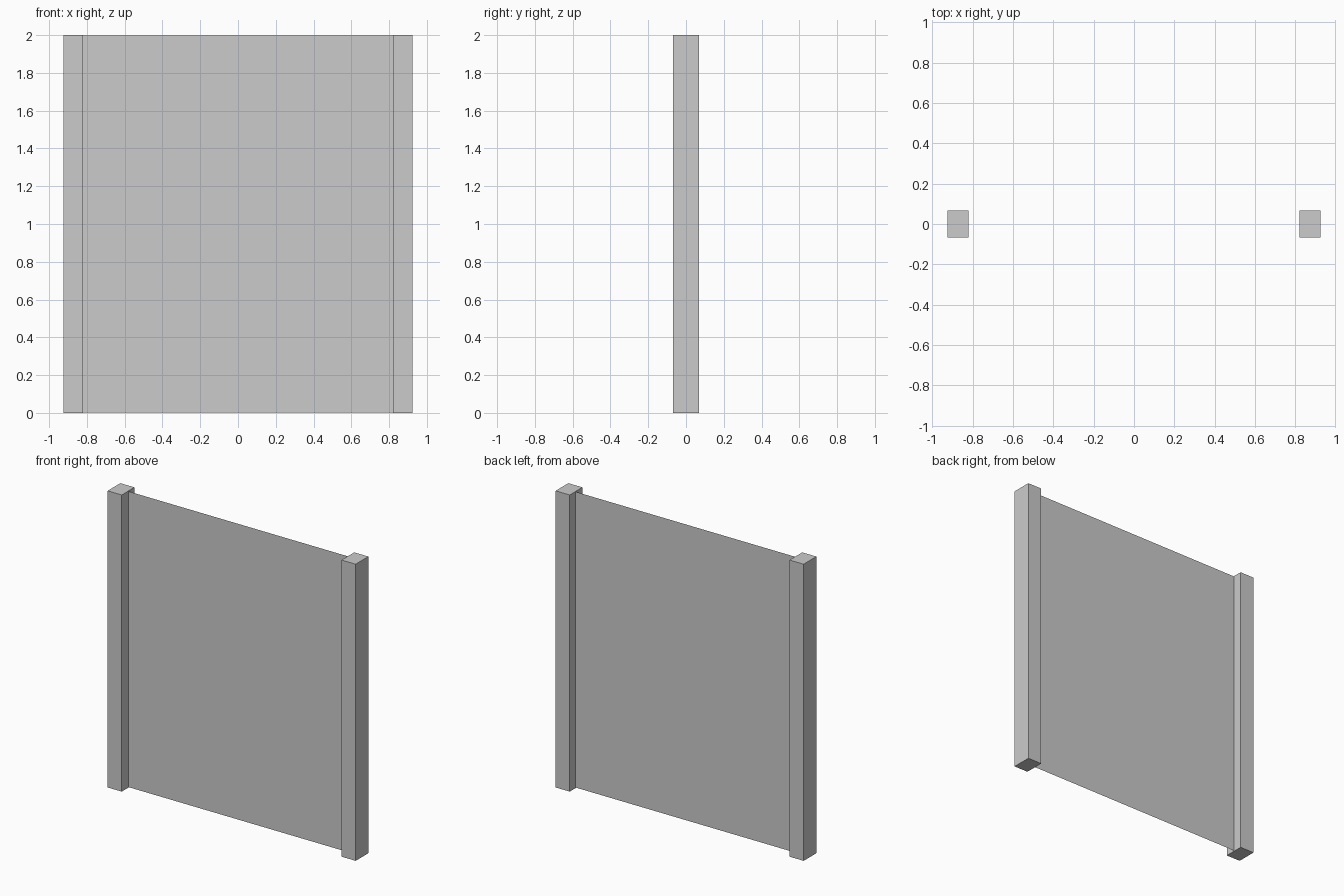
import bpy

if "Cube" in bpy.data.objects:
    bpy.data.objects.remove(bpy.data.objects["Cube"])

POST_W, POST_D, HEIGHT = 0.105, 0.135, 2.0
OUTER = 0.925
INNER = OUTER - POST_W

# Two square-edged posts, one at each end
for side, name in ((-1, "left_post"), (1, "right_post")):
    bpy.ops.mesh.primitive_cube_add(
        size=1, location=(side * (OUTER - POST_W / 2), 0, HEIGHT / 2))
    post = bpy.context.object
    post.name = name
    post.scale = (POST_W, POST_D, HEIGHT)
    bpy.ops.object.transform_apply(location=False, rotation=False, scale=True)

# Single-sheet infill panel, a hair shorter than the posts
Z0, Z1, Y = 0.003, 1.997, 0.004
mesh = bpy.data.meshes.new("panel")
mesh.from_pydata(
    [(-INNER, Y, Z0), (INNER, Y, Z0), (INNER, Y, Z1), (-INNER, Y, Z1)],
    [], [(0, 1, 2, 3)])
panel = bpy.data.objects.new("panel", mesh)
bpy.context.collection.objects.link(panel)
